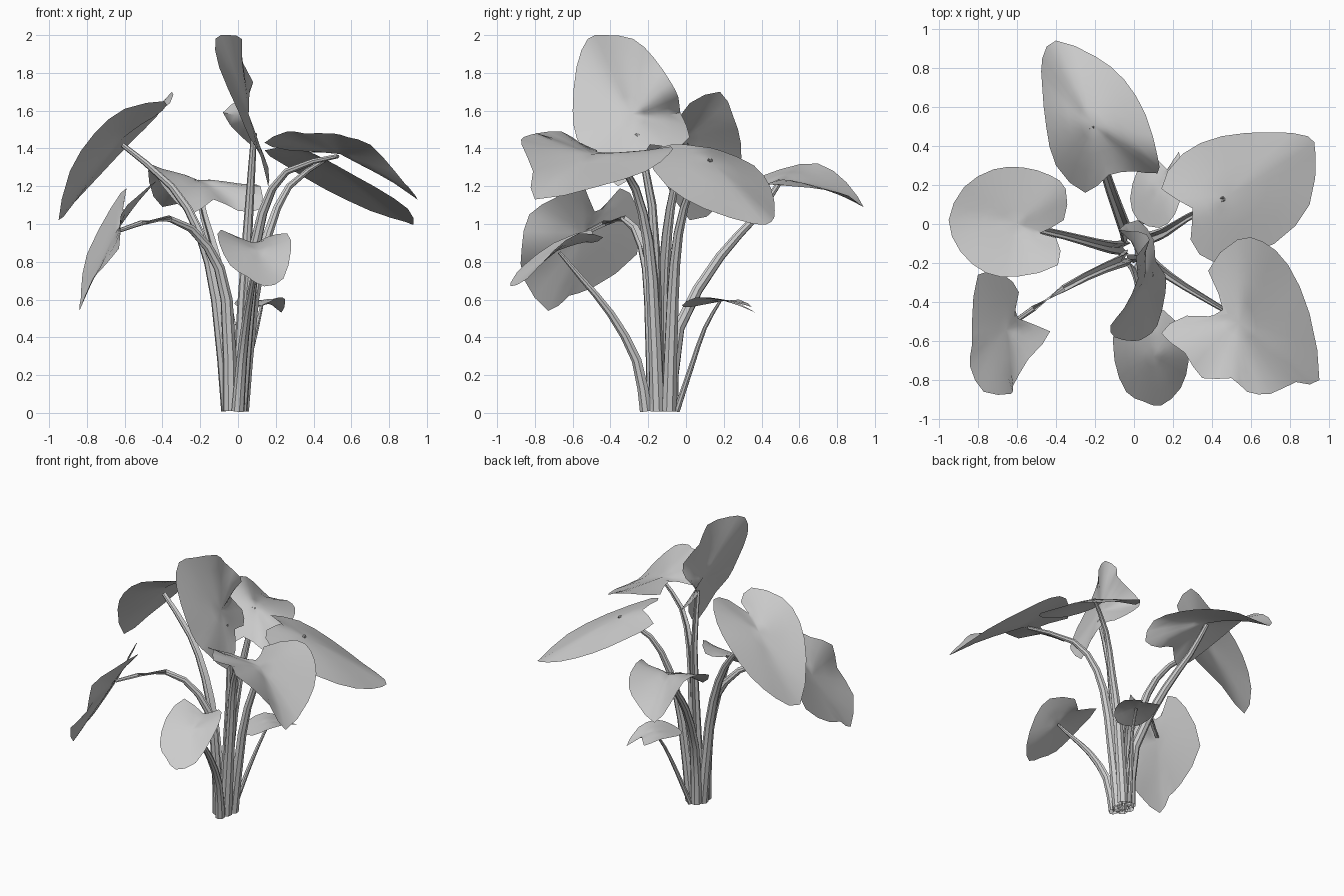
import bpy
import bmesh
import math
from mathutils import Vector

default_cube = bpy.data.objects.get("Cube")
if default_cube:
    bpy.data.objects.remove(default_cube, do_unlink=True)

# One plain grey for the whole plant
grey = bpy.data.materials.new("plain grey")
grey.use_nodes = True
colour = (.6, .6, .6, 1)
grey.diffuse_color = colour
grey.node_tree.nodes["Principled BSDF"].inputs["Base Color"].default_value = colour


def spline_point(a, b, c, d, t):
    """Catmull-Rom point between b and c."""
    return .5 * (2 * b + (c - a) * t + (2 * a - 5 * b + 4 * c - d) * t ** 2
                 + (3 * b - 3 * c + d - a) * t ** 3)


def smooth_path(points, steps, closed=False):
    """Round off a path that passes through all its points."""
    points = [Vector(p) for p in points]
    count = len(points)

    def pick(i):
        return points[i % count] if closed else points[max(0, min(i, count - 1))]

    result = []
    for i in range(count if closed else count - 1):
        for step in range(steps):
            result.append(spline_point(pick(i - 1), pick(i), pick(i + 1),
                                       pick(i + 2), step / steps))
    if not closed:
        result.append(points[-1])
    return result


def finish(name, bm, angle):
    """Make the object, then smooth its surface except at sharp edges."""
    mesh = bpy.data.meshes.new(name)
    bm.to_mesh(mesh)
    bm.free()
    obj = bpy.data.objects.new(name, mesh)
    bpy.context.collection.objects.link(obj)
    mesh.materials.append(grey)
    bpy.ops.object.select_all(action='DESELECT')
    obj.select_set(True)
    bpy.context.view_layer.objects.active = obj
    bpy.ops.object.shade_smooth_by_angle(angle=math.radians(angle))


def make_leaf(name, centre, outline):
    """Thin blade: rings of faces from the stalk joint out to a rounded rim."""
    bm = bmesh.new()
    centre = Vector(centre)
    rim = smooth_path(outline, 2, closed=True)
    hub = bm.verts.new(centre)
    rings = [[bm.verts.new(centre.lerp(p, share)) for p in rim]
             for share in (.25, .5, .75, 1)]
    count = len(rim)
    for i in range(count):
        j = (i + 1) % count
        bm.faces.new((hub, rings[0][i], rings[0][j]))
        for inner, outer in zip(rings, rings[1:]):
            bm.faces.new((inner[i], outer[i], outer[j], inner[j]))
    # Relax the blade inside its rim
    inside = [hub] + [v for ring in rings[:-1] for v in ring]
    for _ in range(10):
        bmesh.ops.smooth_vert(bm, verts=inside, factor=.5,
                              use_axis_x=True, use_axis_y=True, use_axis_z=True)
    # The upper side is the outside
    bm.normal_update()
    if sum(f.normal.z * f.calc_area() for f in bm.faces) < 0:
        bmesh.ops.reverse_faces(bm, faces=bm.faces[:])
    finish(name, bm, 50)


def make_stalk(name, path, thick, thin, sides=8):
    """Tapering stalk with a groove along its inner, upper side."""
    bm = bmesh.new()
    points = smooth_path(path, 2)
    last = len(points) - 1
    inward = points[0] - points[-1]
    inward.z = 0
    rings = []
    for i, p in enumerate(points):
        along = (points[min(i + 1, last)] - points[max(i - 1, 0)]).normalized()
        across = along.cross(inward).normalized()
        groove = across.cross(along)
        radius = thick + (thin - thick) * i / last
        ring = []
        for k in range(sides):
            angle = math.tau * k / sides
            reach = -.2 if k == 0 else 1
            ring.append(bm.verts.new(p + radius * (groove * math.cos(angle) * reach
                                                   + across * math.sin(angle))))
        rings.append(ring)
    for low, high in zip(rings, rings[1:]):
        for k in range(sides):
            n = (k + 1) % sides
            bm.faces.new((low[k], low[n], high[n], high[k]))
    bmesh.ops.recalc_face_normals(bm, faces=bm.faces[:])
    finish(name, bm, 35)


# Leaves: stalk joint, then the rim from the notch round past the tip
make_leaf("back_leaf", (-.22, .5, 1.27), [
    (-.13, .25, 1.13), (-.25, .16, 1.05), (-.4, .3, 1.2), (-.45, .5, 1.29),
    (-.47, .7, 1.32), (-.47, .85, 1.22), (-.4, .94, 1.09), (-.2, .86, 1.15),
    (-.05, .74, 1.18), (.06, .56, 1.2), (.12, .35, 1.2), (.12, .26, 1.08),
    (0, .27, 1.07)])

make_leaf("left_back_leaf", (.46, .13, 1.36), [
    (.3, .08, 1.41), (.14, .18, 1.39), (.25, .36, 1.31), (.45, .45, 1.19),
    (.7, .47, 1.07), (.89, .45, 1.01), (.93, .36, 1), (.9, .1, 1.08), (.72, -.1, 1.2),
    (.42, -.2, 1.36), (.29, -.08, 1.42)])

make_leaf("left_front_leaf", (.53, -.48, 1.37), [
    (.48, -.46, 1.38), (.27, -.47, 1.39), (.14, -.56, 1.43), (.26, -.66, 1.49),
    (.35, -.79, 1.48), (.5, -.79, 1.48), (.58, -.86, 1.46), (.7, -.87, 1.42),
    (.83, -.81, 1.28), (.95, -.8, 1.13), (.9, -.46, 1.2), (.79, -.21, 1.28),
    (.66, -.09, 1.37), (.53, -.08, 1.41), (.38, -.24, 1.38)])

make_leaf("right_leaf", (-.61, 0, 1.46), [
    (-.49, -.05, 1.54), (-.36, .02, 1.64), (-.35, .18, 1.7), (-.43, .25, 1.57),
    (-.57, .29, 1.43), (-.72, .28, 1.27), (-.87, .19, 1.11), (-.95, .02, 1.02),
    (-.89, -.14, 1.28), (-.76, -.25, 1.48), (-.6, -.27, 1.61), (-.39, -.21, 1.65),
    (-.4, -.07, 1.6)])

make_leaf("right_front_leaf", (-.64, -.52, .96), [
    (-.61, -.48, 1.05), (-.59, -.35, 1.19), (-.67, -.26, 1.09), (-.8, -.26, .84),
    (-.83, -.5, .66), (-.83, -.62, .62), (-.84, -.73, .54), (-.77, -.86, .71),
    (-.63, -.87, .87), (-.62, -.83, 1.05), (-.54, -.69, 1.14), (-.43, -.55, 1.23)])

make_leaf("front_leaf", (.1, -.67, .87), [
    (.07, -.5, .9), (-.09, -.5, .97), (-.1, -.7, .9), (-.04, -.86, .78),
    (.05, -.91, .72), (.14, -.93, .67), (.24, -.84, .71), (.28, -.7, .86),
    (.26, -.57, .95), (.15, -.44, .93)])

make_leaf("top_leaf", (.07, -.28, 1.56), [
    (.11, -.19, 1.42), (.16, -.26, 1.3), (.16, -.36, 1.2), (.12, -.52, 1.36),
    (.06, -.58, 1.46), (0, -.6, 1.6), (-.1, -.58, 1.83), (-.12, -.52, 1.98),
    (-.05, -.43, 2), (.02, -.28, 1.98), (.01, -.17, 1.88), (.08, -.08, 1.75),
    (.03, -.04, 1.67), (-.08, -.03, 1.59), (.02, .02, 1.46), (.1, -.08, 1.4)])

make_leaf("small_leaf", (.13, .18, .61), [
    (.17, .28, .58), (.23, .37, .53), (.25, .2, .6), (.21, .05, .61),
    (.13, -.02, .57), (.02, .02, .56), (-.02, .13, .58), (.02, .28, .6),
    (.1, .35, .56)])

# Stalks: path from the root up to the leaf, base and top radius
make_stalk("back_stalk", [(-.03, -.08, .01), (-.04, -.04, .45), (-.12, .18, .83),
                          (-.18, .37, 1.04), (-.22, .5, 1.23)], .04, .015)
make_stalk("left_back_stalk", [(.02, -.09, .01), (.08, -.07, .6), (.16, -.04, .95),
                               (.27, .03, 1.2), (.46, .13, 1.34)], .04, .012)
make_stalk("left_front_stalk", [(.01, -.15, .01), (.07, -.18, .7), (.13, -.23, 1.06),
                                (.26, -.32, 1.28), (.53, -.48, 1.36)], .04, .012)
make_stalk("right_stalk", [(-.05, -.12, .01), (-.11, -.12, .6), (-.2, -.1, .95),
                           (-.35, -.06, 1.2), (-.61, 0, 1.42)], .04, .015)
make_stalk("right_front_stalk", [(-.04, -.17, .01), (-.06, -.19, .6), (-.16, -.23, .88),
                                 (-.36, -.33, 1.03), (-.64, -.52, .96)], .04, .012)
make_stalk("front_stalk", [(0, -.21, .01), (.02, -.26, .28), (.05, -.4, .53),
                           (.08, -.55, .71), (.1, -.67, .85)], .035, .01)
make_stalk("top_stalk", [(0, -.16, .01), (.03, -.16, .6), (.06, -.18, 1.1),
                         (.085, -.26, 1.48)], .04, .015)
make_stalk("small_stalk", [(0, -.05, .01), (.05, .03, .25), (.1, .1, .45),
                           (.13, .18, .59)], .018, .008)
